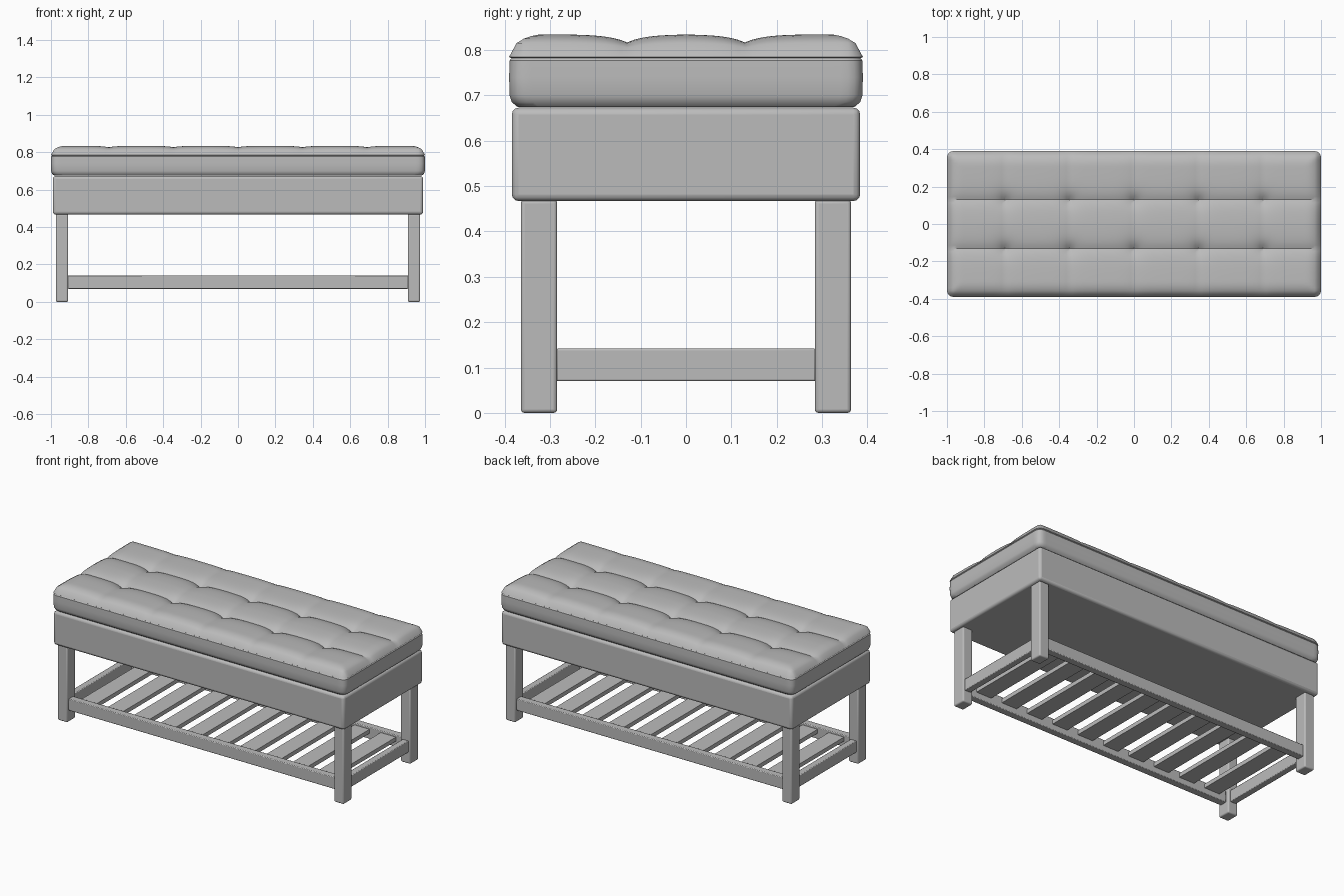
import bpy, bmesh, math
from mathutils import Vector

cube = bpy.data.objects.get("Cube")
if cube:
    bpy.data.objects.remove(cube, do_unlink=True)

grey = bpy.data.materials.new("soft grey")
grey.use_nodes = True
colour = (0.5, 0.5, 0.5, 1)
grey.diffuse_color = colour
grey.node_tree.nodes["Principled BSDF"].inputs["Base Color"].default_value = colour


def finish(name, bm, bevel=0, segments=3):
    bmesh.ops.recalc_face_normals(bm, faces=bm.faces)
    mesh = bpy.data.meshes.new(name)
    bm.to_mesh(mesh)
    bm.free()
    mesh.materials.append(grey)
    obj = bpy.data.objects.new(name, mesh)
    bpy.context.collection.objects.link(obj)
    if bevel:
        mod = obj.modifiers.new("Bevel", "BEVEL")
        mod.width = bevel
        mod.segments = segments
    bpy.ops.object.select_all(action="DESELECT")
    obj.select_set(True)
    bpy.context.view_layer.objects.active = obj
    bpy.ops.object.shade_smooth_by_angle(angle=math.radians(35))
    return obj


def box(name, low, high, bevel=0, segments=3):
    low, high = Vector(low), Vector(high)
    bm = bmesh.new()
    bmesh.ops.create_cube(bm, size=1)
    for v in bm.verts:
        v.co = (low + high) / 2 + v.co * (high - low)
    return finish(name, bm, bevel, segments)


# Tufted cushion: a dimpled top sheet with extruded side walls
HALF_X, HALF_Y, CORNER = 1.0, 0.39, 0.035
SEAM_X = [i * 0.345 for i in range(-2, 3)]
SEAM_Y = [-0.13, 0.13]
SEAM_Z = 0.785


def cushion_height(x, y):
    edge = max(0, min(HALF_X - abs(x), HALF_Y - abs(y)))
    t = min(edge / 0.08, 1)
    rise = math.sqrt(1 - (1 - t) ** 2)
    dx = min(abs(x - s) for s in SEAM_X)
    dy = min(abs(y - s) for s in SEAM_Y)
    dip = 0.018 * math.exp(-dy / 0.04) + 0.008 * math.exp(-dx / 0.04)
    dip += 0.022 * math.exp(-math.hypot(dx, dy) / 0.03)
    return SEAM_Z + rise * (0.05 - dip)


def round_corner(x, y):
    cx, cy = HALF_X - CORNER, HALF_Y - CORNER
    px, py = abs(x) - cx, abs(y) - cy
    if px > 0 and py > 0:
        k = max(px, py) / math.hypot(px, py)
        x = math.copysign(cx + px * k, x)
        y = math.copysign(cy + py * k, y)
    return x, y


bm = bmesh.new()
bmesh.ops.create_grid(bm, x_segments=116, y_segments=48, size=1)
for v in bm.verts:
    x, y = v.co.x * HALF_X, v.co.y * HALF_Y
    z = cushion_height(x, y)
    v.co = (*round_corner(x, y), z)
rim = [e for e in bm.edges if e.is_boundary]
inset = 0
for next_inset, z in [(0.005, 0.782), (0.001, 0.777), (0, 0.74), (0.001, 0.7),
                      (0.006, 0.685), (0.018, 0.675)]:
    ring = bmesh.ops.extrude_edge_only(bm, edges=rim)["geom"]
    rim = [g for g in ring if isinstance(g, bmesh.types.BMEdge)]
    sx = (HALF_X - next_inset) / (HALF_X - inset)
    sy = (HALF_Y - next_inset) / (HALF_Y - inset)
    for v in (g for g in ring if isinstance(g, bmesh.types.BMVert)):
        v.co = (v.co.x * sx, v.co.y * sy, z)
    inset = next_inset
bmesh.ops.contextual_create(bm, geom=rim)
finish("cushion", bm)

# Upholstered storage box
box("storage_box", (-0.99, -0.384, 0.467), (0.99, 0.384, 0.673), 0.015)

# Legs and shelf rails, repeated on both sides
for sy, depth in ((-1, "front"), (1, "back")):
    y0, y1 = sorted((sy * 0.284, sy * 0.364))
    for sx, side in ((-1, "right"), (1, "left")):
        x0, x1 = sorted((sx * 0.908, sx * 0.974))
        box(f"{depth}_{side}_leg", (x0, y0, 0), (x1, y1, 0.47), 0.008)
    y0, y1 = sorted((sy * 0.305, sy * 0.35))
    box(f"{depth}_rail", (-0.91, y0, 0.07), (0.91, y1, 0.142), 0.004, 2)
for sx, side in ((-1, "right"), (1, "left")):
    x0, x1 = sorted((sx * 0.922, sx * 0.962))
    box(f"{side}_rail", (x0, -0.286, 0.07), (x1, 0.286, 0.142), 0.004, 2)

# Shelf slats
SLATS = 10
for i in range(SLATS):
    x = (i - (SLATS - 1) / 2) * 0.18
    box(f"slat_{i + 1}", (x - 0.052, -0.31, 0.105), (x + 0.052, 0.31, 0.13))
